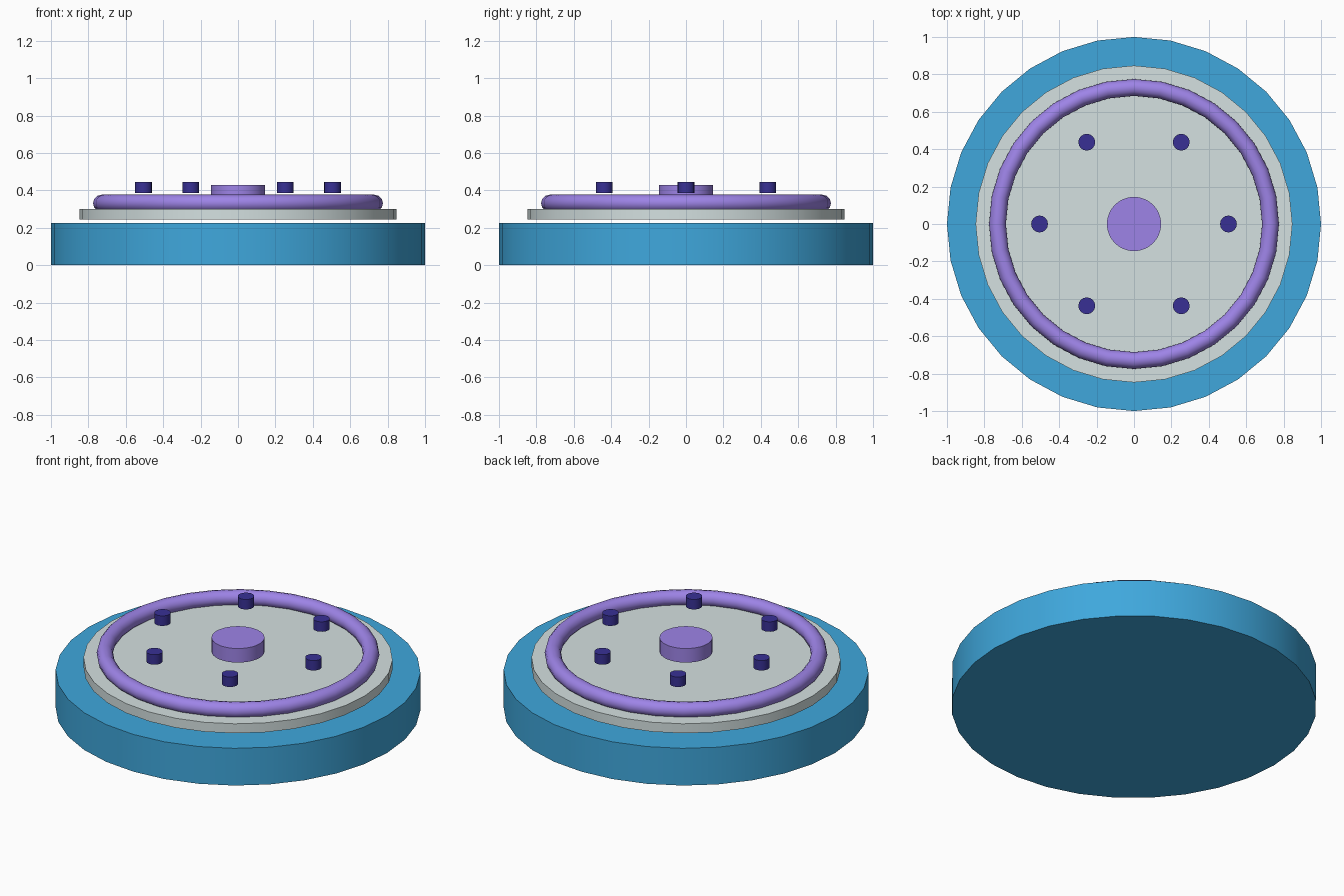
import bpy
from math import radians, sin, cos, tau

if "Cube" in bpy.data.objects:
    bpy.data.objects.remove(bpy.data.objects["Cube"])


def material(name, rgb):
    mat = bpy.data.materials.new(name)
    mat.diffuse_color = (*rgb, 1)
    mat.use_nodes = True
    mat.node_tree.nodes["Principled BSDF"].inputs["Base Color"].default_value = mat.diffuse_color
    return mat


BLUE = material("blue", (0.05, 0.39, 0.72))
PALE = material("pale_grey", (0.66, 0.75, 0.75))
PURPLE = material("purple", (0.34, 0.23, 0.80))
INDIGO = material("indigo", (0.04, 0.03, 0.30))


def finish(name, mat):
    obj = bpy.context.object
    obj.name = name
    obj.data.materials.append(mat)
    bpy.ops.object.shade_smooth_by_angle(angle=radians(35))
    return obj


def disc(name, radius, z0, z1, mat, sides=32, x=0, y=0):
    bpy.ops.mesh.primitive_cylinder_add(
        vertices=sides, radius=radius, depth=z1 - z0,
        location=(x, y, (z0 + z1) / 2))
    return finish(name, mat)


# Thick base and the plate hovering just above it
disc("base", 1.0, 0, 0.225, BLUE)
disc("plate", 0.847, 0.245, 0.302, PALE)

# Round rim sunk slightly into the plate
bpy.ops.mesh.primitive_torus_add(
    major_radius=0.73, minor_radius=0.045, major_segments=32,
    minor_segments=12, location=(0, 0, 0.332))
finish("rim_ring", PURPLE)

# Central hub
disc("hub", 0.145, 0.345, 0.43, PURPLE)

# Six studs around the hub
for i in range(6):
    a = tau * i / 6
    disc(f"stud_{i + 1}", 0.045, 0.385, 0.445, INDIGO, 16,
         0.505 * cos(a), 0.505 * sin(a))
